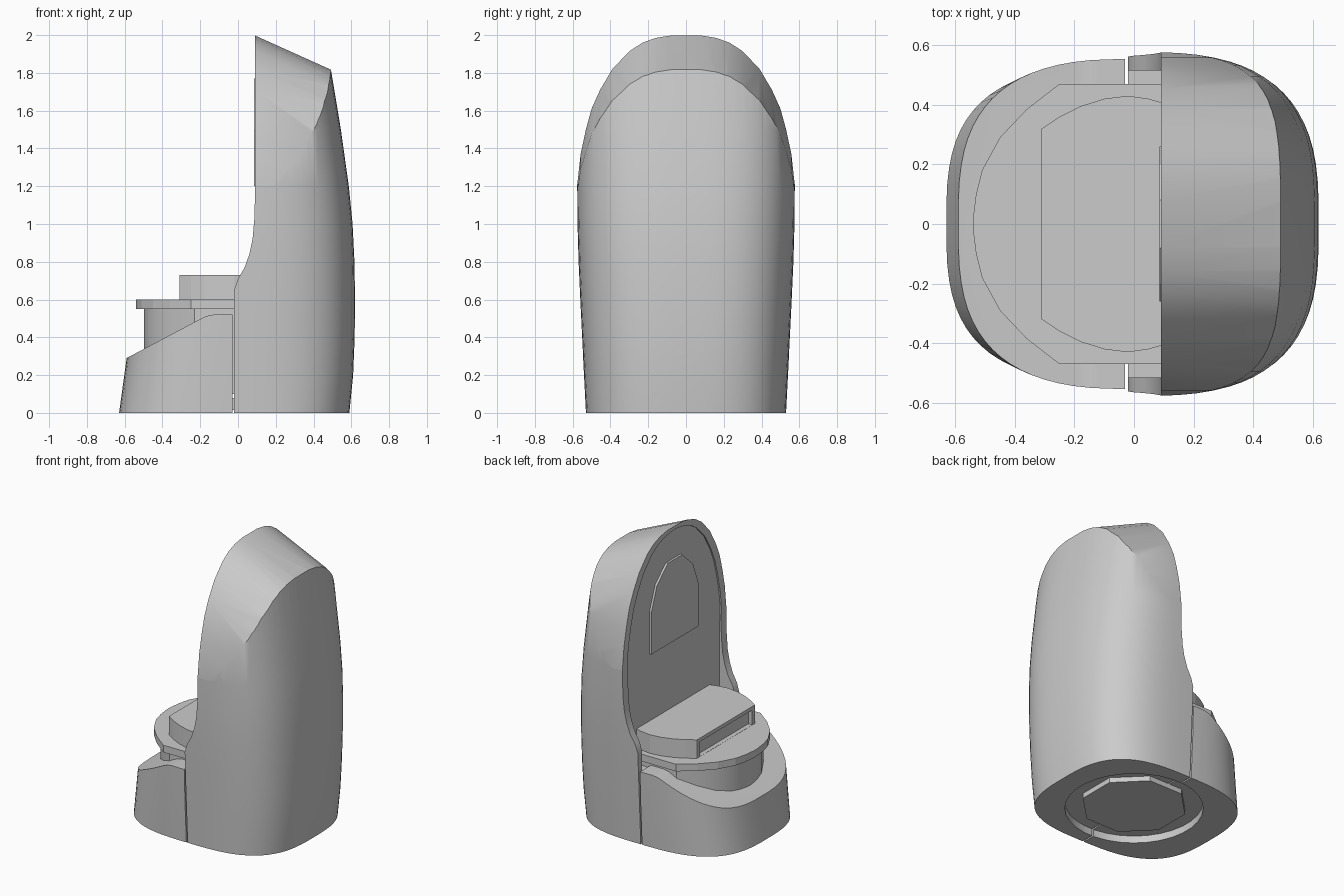
import bpy, bmesh, math

if "Cube" in bpy.data.objects:
    bpy.data.objects.remove(bpy.data.objects["Cube"])

grey = bpy.data.materials.new("plain grey")
grey.diffuse_color = (0.6, 0.6, 0.6, 1)
grey.use_nodes = True
grey.node_tree.nodes["Principled BSDF"].inputs["Base Color"].default_value = grey.diffuse_color


def make(name, rings, triangles=False):
    """Solid skinned through a list of rings with equal point counts."""
    bm = bmesh.new()
    loops = [[bm.verts.new(p) for p in ring] for ring in rings]
    n = len(loops[0])
    for a, b in zip(loops, loops[1:]):
        for i in range(n):
            j = (i + 1) % n
            bm.faces.new((a[i], a[j], b[j], b[i]))
    bm.faces.new(loops[0][::-1])
    bm.faces.new(loops[-1])
    bmesh.ops.recalc_face_normals(bm, faces=bm.faces)
    if triangles:
        bmesh.ops.triangulate(bm, faces=bm.faces)
    mesh = bpy.data.meshes.new(name)
    bm.to_mesh(mesh)
    bm.free()
    mesh.materials.append(grey)
    ob = bpy.data.objects.new(name, mesh)
    bpy.context.collection.objects.link(ob)
    return ob


def slab(name, outline, z0, z1):
    return make(name, [[(x, y, z) for x, y in outline] for z in (z0, z1)])


def side_prism(name, profile):
    return make(name, [[(x, y, z) for x, z in profile] for y in (-1, 1)])


def oval_loft(name, levels, n=72, power=3):
    """Rounded-square sections: (z, half depth in x, half width in y)."""
    def sp(v):
        return math.copysign(abs(v) ** (2 / power), v)
    return make(name, [[(a * sp(math.cos(t)), b * sp(math.sin(t)), z)
                        for t in [2 * math.pi * (i + .5) / n for i in range(n)]]
                       for z, a, b in levels], True)


def circle(r, n):
    return [(r * math.cos(2 * math.pi * (i + .5) / n),
             r * math.sin(2 * math.pi * (i + .5) / n)) for i in range(n)]


def mirrored(half):
    return half + [(x, -y) for x, y in reversed(half)]


def volume(mesh):
    bm = bmesh.new()
    bm.from_mesh(mesh)
    v = bm.calc_volume(signed=True)
    bm.free()
    return v


def boolean(ob, cutter, op):
    """Cut with the first solver that really takes material away."""
    before = volume(ob.data)
    for solver in ('MANIFOLD', 'EXACT', 'FLOAT'):
        mod = ob.modifiers.new("cut", 'BOOLEAN')
        mod.operation, mod.object, mod.solver = op, cutter, solver
        old = ob.data.copy()
        bpy.context.view_layer.objects.active = ob
        bpy.ops.object.modifier_apply(modifier=mod.name)
        if .2 * before < volume(ob.data) < before - 1e-4:
            break
        ob.data = old
    bpy.data.objects.remove(cutter, do_unlink=True)


def smooth(ob, angle=30):
    bpy.ops.object.select_all(action='DESELECT')
    ob.select_set(True)
    bpy.context.view_layer.objects.active = ob
    bpy.ops.object.shade_smooth_by_angle(angle=math.radians(angle))


# Arch outline of the tall back, seen along x
ARCH = [(.571, 1.25), (.558, 1.37), (.53, 1.5), (.5, 1.61), (.455, 1.71),
        (.39, 1.82), (.3, 1.915), (.23, 1.96), (.16, 1.985), (.08, 1.998)]


def arch_prism(name, x0, x1, slope, bottom, side, dy=0.0, dz=0.0):
    half = [(side, bottom), (side, 1.1)] + [(y - dy, z - dz) for y, z in ARCH]
    pts = half + [(-y, z) for y, z in reversed(half)]
    return make(name, [[(x, y, z - slope * (x - .09) * (z > bottom))
                        for y, z in pts] for x in (x0, x1)])


# Tall hooded back, with a recessed front panel behind a thin rim
body = oval_loft("tall_back", [
    (0, .59, .53), (.2, .61, .54), (.4, .618, .55), (.6, .62, .56),
    (.8, .617, .569), (1, .607, .575), (1.2, .587, .577), (1.5, .545, .577),
    (1.82, .492, .577), (2.1, .44, .577)])
boolean(body, arch_prism("cut_panel", -.9, .1, 0, .5, .515, .05, .025), 'DIFFERENCE')
boolean(body, side_prism("cut_profile", [
    (-.02, -.1), (-.02, .65), (0, .71), (.035, .77), (.06, .84), (.077, .92),
    (.086, 1.02), (.09, 1.15), (.09, 2.2), (.9, 2.2), (.9, -.1)]), 'INTERSECT')
boolean(body, arch_prism("cut_arch", -.2, .8, .45, -.2, .59), 'INTERSECT')

# Low front base with a sloping top
base = oval_loft("front_base", [(0, .63, .53), (.29, .59, .545), (.6, .55, .556)])
boolean(base, side_prism("cut_slope", [
    (-.9, -.1), (-.9, .127), (-.59, .29), (-.2, .497), (-.165, .513),
    (-.13, .52), (-.03, .52), (-.03, -.1)]), 'INTERSECT')

# Round recess underneath, with an eight-sided plate in it
for ob in (body, base):
    boolean(ob, slab("cut_recess", circle(.44, 32), -.1, .05), 'DIFFERENCE')
    smooth(ob)
slab("underside_plate", circle(.34, 8), .015, .08)

# Seat rim and the drum below it
SEAT = mirrored([(.12, .47), (-.25, .47), (-.36, .385), (-.45, .29),
                 (-.51, .18), (-.53, .1), (-.54, .02)])
slab("seat_rim", SEAT, .55, .6)
drum = slab("seat_drum", [(x * .92, y * .92) for x, y in SEAT], .1, .56)
smooth(drum)

# Raised seat block with a straight front edge and a slot under it
block = slab("seat_block", mirrored([
    (.12, .40), (.05, .42), (-.02, .43), (-.1, .42), (-.18, .395),
    (-.25, .36), (-.31, .32)]), .59, .73)
boolean(block, slab("cut_slot", [(-.4, -.29), (-.28, -.29), (-.28, .29), (-.4, .29)],
                    .601, .705), 'DIFFERENCE')

# Thin arched plate on the front panel
plate = mirrored([(1.2, .26), (1.5, .26), (1.66, .2), (1.77, .08)])
make("panel_plate", [[(x, y, z) for z, y in plate] for x in (.085, .11)])
